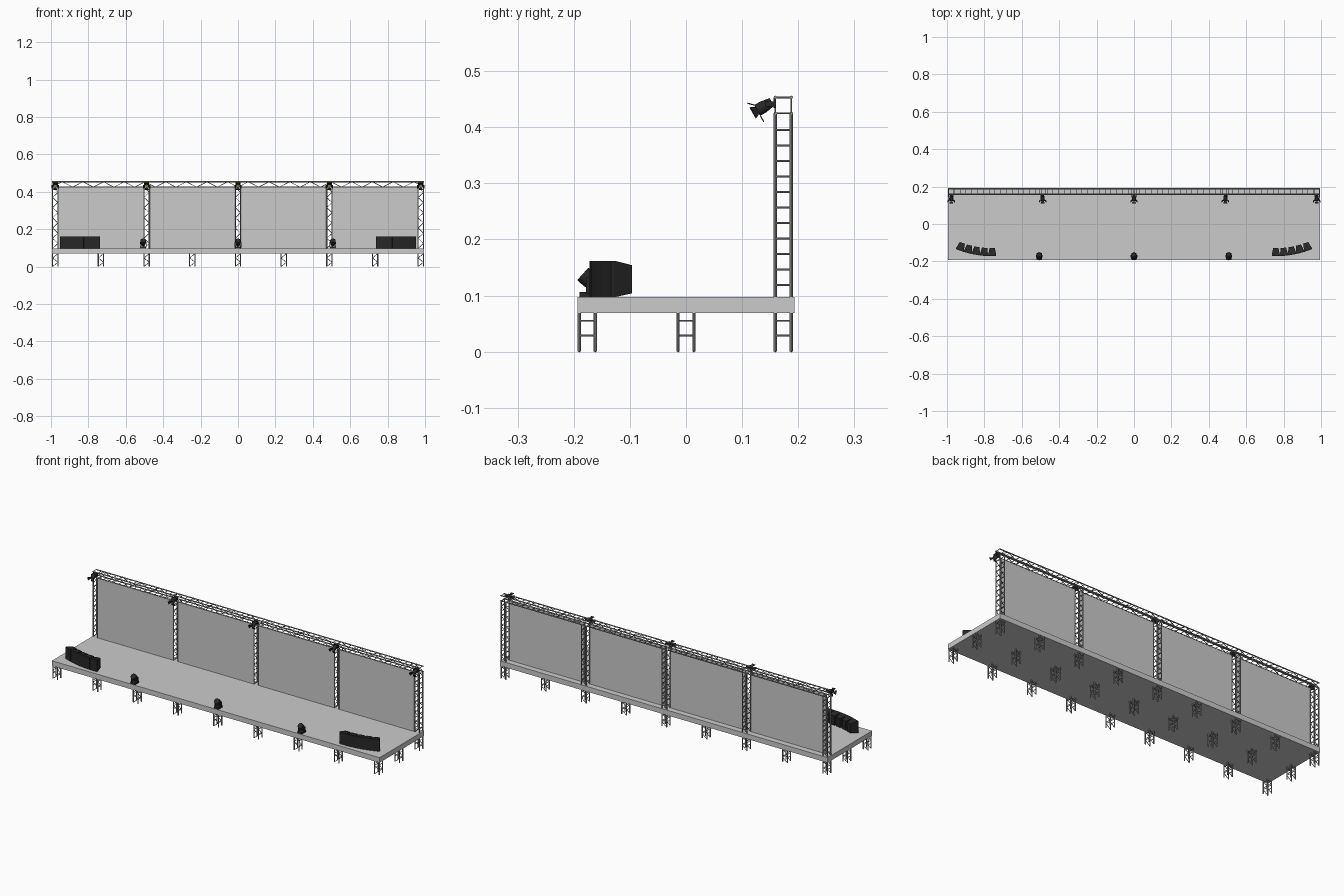
import bpy, bmesh, math
from mathutils import Vector as V, Matrix

if "Cube" in bpy.data.objects:
    bpy.data.objects.remove(bpy.data.objects["Cube"])


def material(name, c):
    m = bpy.data.materials.new(name)
    m.diffuse_color = (*c, 1)
    m.use_nodes = True
    m.node_tree.nodes["Principled BSDF"].inputs["Base Color"].default_value = m.diffuse_color
    return m


BLACK = material("black_casing", (0.02, 0.02, 0.02))
STEEL = material("steel", (0.3, 0.3, 0.3))
LENS = material("warm_lens", (0.5, 0.42, 0.12))


def finish(name, bm, mat=None, smooth=False):
    bmesh.ops.recalc_face_normals(bm, faces=bm.faces)
    me = bpy.data.meshes.new(name)
    bm.to_mesh(me)
    bm.free()
    ob = bpy.data.objects.new(name, me)
    bpy.context.collection.objects.link(ob)
    if mat:
        me.materials.append(mat)
    if smooth:
        bpy.context.view_layer.objects.active = ob
        ob.select_set(True)
        bpy.ops.object.shade_smooth_by_angle(angle=math.radians(40))
        ob.select_set(False)
    return ob


def box(bm, lo, hi):
    lo, hi = V(lo), V(hi)
    m = Matrix.Translation((lo + hi) / 2) @ Matrix.Diagonal((*(hi - lo), 1))
    bmesh.ops.create_cube(bm, size=1, matrix=m)


def rod(bm, a, b, r, r2=None, seg=8):
    a, b = V(a), V(b)
    d = b - a
    m = Matrix.Translation((a + b) / 2) @ d.to_track_quat('Z', 'Y').to_matrix().to_4x4()
    bmesh.ops.create_cone(bm, cap_ends=True, segments=seg, radius1=r,
                          radius2=r if r2 is None else r2, depth=d.length, matrix=m)


H = 0.0142          # half distance between chords
YB = 0.1735         # centre line of back truss
DECK0, DECK1 = 0.069, 0.097
TOP = 0.439


def truss(name, start, L, A, length, zigs, rungs):
    """Box truss: zigzags on the front and back, ladder rungs on the other two sides."""
    bm = bmesh.new()
    start, L, A, Y = V(start), V(L), V(A), V((0, 1, 0))
    for a in (-H, H):
        for y in (-H, H):
            rod(bm, start + A * a + Y * y, start + A * a + Y * y + L * length, 0.003)
        for t in rungs:
            p = start + A * a + L * t
            rod(bm, p - Y * H, p + Y * H, 0.0016, seg=6)
    for y in (-H, H):
        for i in range(zigs):
            s = H if i % 2 else -H
            rod(bm, start + Y * y + A * s + L * (length * i / zigs),
                start + Y * y - A * s + L * (length * (i + 1) / zigs), 0.0016, seg=6)
    return finish(name, bm, STEEL, True)


# deck
bm = bmesh.new()
box(bm, (-0.995, -0.193, DECK0), (0.995, 0.193, DECK1))
finish("stage_deck", bm)

# short truss legs under the deck
for i in range(9):
    for y in (-0.176, 0, YB):
        truss("deck_leg", ((i - 4) * 0.2443, y, 0), (0, 0, 1), (1, 0, 0), DECK0, 3, (0.029, 0.055))

# back posts and top beam
posts = [(i - 2) * 0.4886 for i in range(5)]
for x in posts:
    truss("back_post", (x, YB, DECK1), (0, 0, 1), (1, 0, 0), 0.327, 12,
          [0.022 + 0.0276 * k for k in range(11)])
truss("top_beam", (-0.995, YB, TOP), (1, 0, 0), (0, 0, 1), 1.99, 36,
      [0.003 + 0.031 * k for k in range(65)])

# back wall panels between the posts
for a, b in zip(posts, posts[1:]):
    bm = bmesh.new()
    box(bm, (a + 0.0175, 0.158, DECK1), (b - 0.0175, 0.161, 0.424))
    finish("back_panel", bm)

# spotlights with barn doors on the top beam
X = V((1, 0, 0))
D = V((0, -0.87, -0.5)).normalized()
U = V((0, -0.5, 0.87)).normalized()
for x in posts:
    F = V((x, 0.127, 0.430))
    bm = bmesh.new()
    rod(bm, F - D * 0.030, F - D * 0.012, 0.008, 0.011, 16)
    rod(bm, F - D * 0.012, F, 0.011, 0.011, 16)
    finish("spotlight_can", bm, BLACK, True)
    bm = bmesh.new()
    rod(bm, F, F + D * 0.0006, 0.009, seg=16)
    finish("spotlight_lens", bm, LENS)
    bm = bmesh.new()
    for out, side, ang in ((U, X, 45), (-U, X, 90), (X, U, 45), (-X, U, 45)):
        a = math.radians(ang)
        p = F + out * 0.011
        q = p + (D * math.cos(a) + out * math.sin(a)) * 0.0125
        bm.faces.new([bm.verts.new(v) for v in
                      (p - side * 0.007, p + side * 0.007, q + side * 0.011, q - side * 0.011)])
    bmesh.ops.recalc_face_normals(bm, faces=bm.faces)
    bmesh.ops.solidify(bm, geom=bm.faces[:], thickness=0.001)
    finish("spotlight_barn_doors", bm, BLACK)
    bm = bmesh.new()
    for s in (-1, 1):
        box(bm, (x + s * 0.0125 - 0.001, 0.141, 0.437), (x + s * 0.0125 + 0.001, 0.159, 0.446))
    box(bm, (x - 0.0135, 0.156, 0.434), (x + 0.0135, 0.160, 0.452))
    finish("spotlight_bracket", bm, BLACK)

# floor lights along the front edge
D = V((0, -0.74, 0.67)).normalized()
for x in (-0.507, 0, 0.507):
    F = V((x, -0.184, 0.1385))
    bm = bmesh.new()
    box(bm, (x - 0.014, -0.190, DECK1), (x + 0.014, -0.155, 0.106))
    for s in (-1, 1):
        box(bm, (x + s * 0.0165 - 0.0015, -0.178, 0.103), (x + s * 0.0165 + 0.0015, -0.165, 0.132))
    box(bm, (x - 0.018, -0.178, 0.103), (x + 0.018, -0.165, 0.107))
    finish("floor_light_base", bm, BLACK)
    bm = bmesh.new()
    rod(bm, F - D * 0.016, F, 0.0148, 0.0148, 16)
    rod(bm, F - D * 0.034, F - D * 0.016, 0.010, 0.0148, 16)
    finish("floor_light_head", bm, BLACK, True)

# curved speaker rows: tapered boxes fanned outward
W, DEP = 0.0445, 0.043
for s in (-1, 1):
    p = V((0.736, -0.172, 0))
    for i in range(5):
        a = math.radians(5 * i)
        t, n = V((math.cos(a), math.sin(a), 0)), V((-math.sin(a), math.cos(a), 0))
        bm = bmesh.new()
        rings = []
        for d, inset, z0, z1 in ((0, 0.0005, 0.097, 0.162), (0.007, 0.0005, 0.097, 0.162),
                                 (DEP, 0.008, 0.104, 0.154)):
            ring = []
            for w, z in ((inset, z0), (W - inset, z0), (W - inset, z1), (inset, z1)):
                c = p + t * w + n * d
                ring.append(bm.verts.new((s * c.x, c.y, z)))
            rings.append(ring)
        for r0, r1 in zip(rings, rings[1:]):
            for k in range(4):
                bm.faces.new((r0[k], r0[(k + 1) % 4], r1[(k + 1) % 4], r1[k]))
        bm.faces.new(rings[0])
        bm.faces.new(rings[-1])
        finish("speaker_box", bm, BLACK)
        p = p + t * W
